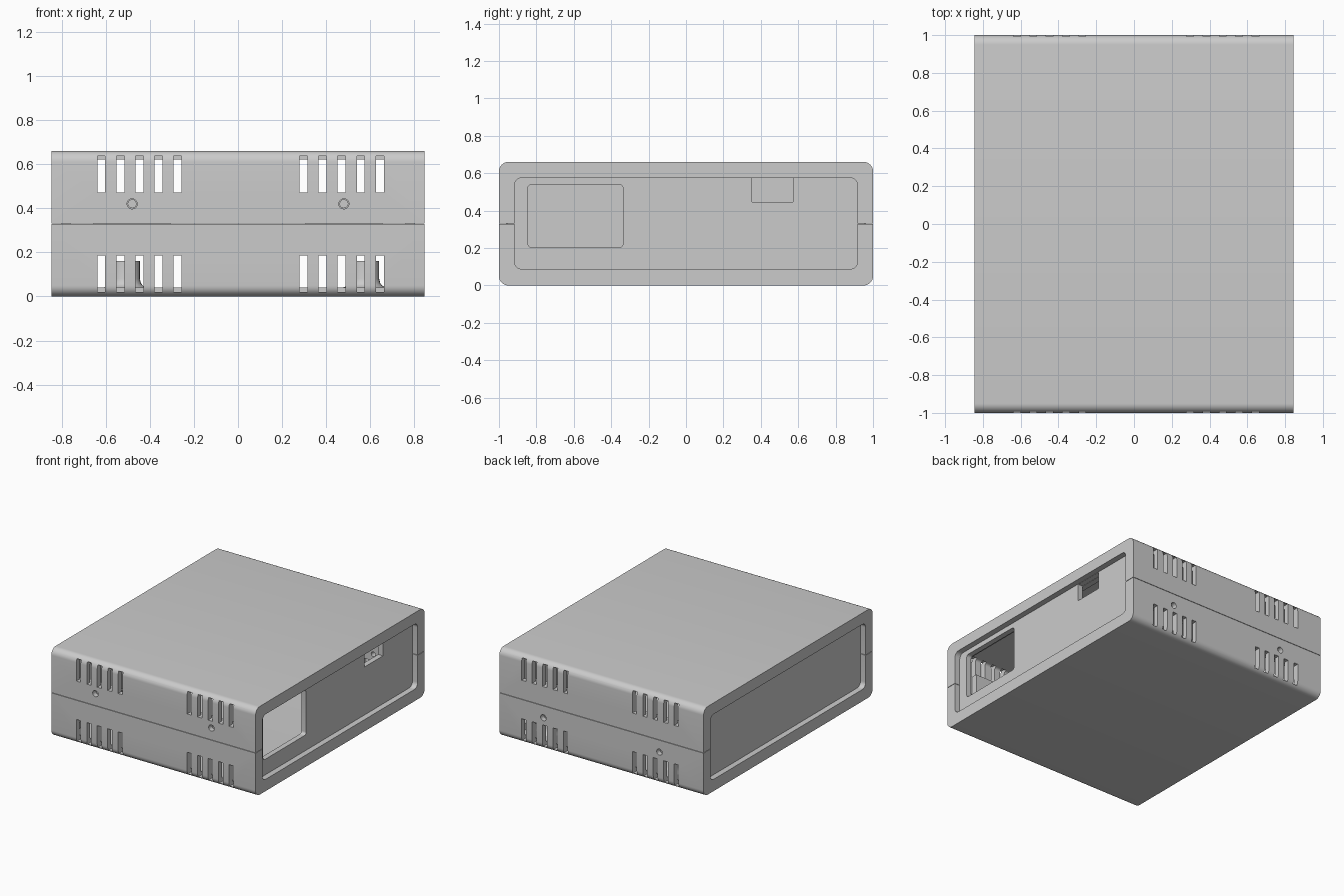
import bpy, bmesh, math
from mathutils import Matrix, Vector

cube = bpy.data.objects.get("Cube")
if cube:
    bpy.data.objects.remove(cube, do_unlink=True)

GREY = (0.6, 0.6, 0.6, 1)
mat = bpy.data.materials.new("grey plastic")
mat.use_nodes = True
mat.diffuse_color = GREY
mat.node_tree.nodes["Principled BSDF"].inputs["Base Color"].default_value = GREY

HX, HEIGHT, SEAM, WALL = 0.845, 0.66, 0.33, 0.04


def finish(name, bm):
    bmesh.ops.recalc_face_normals(bm, faces=bm.faces)
    me = bpy.data.meshes.new(name)
    bm.to_mesh(me)
    bm.free()
    me.materials.append(mat)
    ob = bpy.data.objects.new(name, me)
    bpy.context.collection.objects.link(ob)
    return ob


def prism(name, x0, x1, y0, y1, z0, z1, r=0.0):
    """Rounded rectangle in the YZ plane, extruded along X."""
    pts = []
    for k, (cy, cz) in enumerate([(y1 - r, z1 - r), (y0 + r, z1 - r),
                                  (y0 + r, z0 + r), (y1 - r, z0 + r)]):
        steps = 8 if r else 0
        for i in range(steps + 1):
            a = math.pi / 2 * (k + (i / steps if steps else 0))
            pts.append((x0, cy + r * math.cos(a), cz + r * math.sin(a)))
    bm = bmesh.new()
    face = bm.faces.new([bm.verts.new(p) for p in pts])
    out = bmesh.ops.extrude_face_region(bm, geom=[face])["geom"]
    bmesh.ops.translate(bm, vec=(x1 - x0, 0, 0),
                        verts=[v for v in out if isinstance(v, bmesh.types.BMVert)])
    return finish(name, bm)


def drill(x, y, z, r):
    bm = bmesh.new()
    bmesh.ops.create_cone(bm, cap_ends=True, segments=24, radius1=r, radius2=r, depth=0.3,
                          matrix=Matrix.Translation((x, y, z)) @ Matrix.Rotation(math.pi / 2, 4, 'X'))
    return finish("drill_cutter", bm)


def post(x, y):
    """Circuit board standoff with a flared foot and a screw hole."""
    profile = [(0, 0.025), (0.1, 0.025), (0.1, 0.04), (0.08, 0.048), (0.07, 0.06),
               (0.065, 0.08), (0.065, 0.16), (0.025, 0.16), (0.025, 0.06), (0, 0.06)]
    bm = bmesh.new()
    vs = [bm.verts.new((x + r, y, z)) for r, z in profile]
    es = [bm.edges.new(p) for p in zip(vs, vs[1:])]
    bmesh.ops.spin(bm, geom=vs + es, cent=(x, y, 0), axis=(0, 0, 1),
                   angle=math.tau, steps=24)
    bmesh.ops.remove_doubles(bm, verts=bm.verts, dist=0.0005)
    return finish("post", bm)


def boolean(ob, others, op='DIFFERENCE', keep=False):
    for other in others:
        mod = ob.modifiers.new("bool", 'BOOLEAN')
        mod.operation, mod.solver, mod.object = op, 'EXACT', other
    me = bpy.data.meshes.new_from_object(
        ob.evaluated_get(bpy.context.evaluated_depsgraph_get()))
    ob.modifiers.clear()
    ob.data = me
    if not keep:
        for other in others:
            bpy.data.objects.remove(other, do_unlink=True)
    return ob


def hollow_case(name):
    """Full tube with a room inside, panel grooves and vent slots."""
    ob = prism(name, -HX, HX, -1, 1, 0, HEIGHT, 0.05)
    cuts = [prism("opening", -1, 1, -0.918, 0.918, 0.088, 0.575, 0.04),
            prism("room", -0.715, 0.715, -0.96, 0.96, WALL, 0.62, 0.02)]
    for s in (-1, 1):
        cuts.append(prism("groove", s * 0.758, s * 0.802, -0.96, 0.96, WALL, 0.62, 0.02))
        for start in (-0.62, 0.297):
            for i in range(5):
                x = start + i * 0.0865
                for z in (0.02, 0.472):
                    cuts.append(prism("slot", x - 0.018, x + 0.018, min(s * 1.1, s * 0.94),
                                      max(s * 1.1, s * 0.94), z, z + 0.165))
    return boolean(ob, cuts)


# Lower and upper shells, split at the seam, each with two screw tabs
def half_shell(name, z0, z1, side, hole_z, tab_range):
    ob = hollow_case(name)
    boolean(ob, [prism("keep", -1, 1, -1.2, 1.2, z0, z1)], 'INTERSECT')
    ys = sorted((side * 0.962, side * 0.915))
    tabs = [prism("tab", x - 0.175, x + 0.175, *ys, *tab_range) for x in (-0.48, 0.48)]
    for t in tabs:
        boolean(t, [drill(t.data.vertices[0].co.x + 0.175, side * 0.94, hole_z, 0.018)])
    return ob, tabs


lower, lower_tabs = half_shell("lower_shell", -0.1, SEAM - 0.0015, -1, 0.42, (0.19, 0.47))
upper, upper_tabs = half_shell("upper_shell", SEAM + 0.0015, 1, 1, 0.24, (0.19, 0.47))

# Screw holes in the opposite shell
boolean(upper, [drill(x, -1, 0.42, 0.023) for x in (-0.48, 0.48)])
boolean(lower, [drill(x, 1, 0.24, 0.023) for x in (-0.48, 0.48)])

for i, t in enumerate(lower_tabs):
    t.name = f"front_screw_tab_{i + 1}"
for i, t in enumerate(upper_tabs):
    t.name = f"back_screw_tab_{i + 1}"

# Circuit board posts on the floor
for i, (x, y) in enumerate([(-0.51, 0.12), (0.575, 0.12), (-0.51, 0.78), (0.575, 0.78)]):
    post(x, y).name = f"board_post_{i + 1}"

# End panels: left has a large window and a notch, right is plain
left = prism("left_panel", 0.76, 0.8, -0.957, 0.957, 0.043, 0.617, 0.02)
boolean(left, [prism("window", 0.7, 0.9, -0.845, -0.337, 0.203, 0.54, 0.02),
               prism("notch", 0.7, 0.9, 0.353, 0.572, 0.445, 0.575)])
prism("right_panel", -0.8, -0.76, -0.957, 0.957, 0.043, 0.617, 0.02)

# Smooth the rounded edges, keep the rest sharp
bpy.ops.object.select_all(action='DESELECT')
for ob in bpy.context.collection.objects:
    if ob.type == 'MESH' and mat.name in ob.data.materials:
        ob.select_set(True)
        bpy.context.view_layer.objects.active = ob
bpy.ops.object.shade_smooth_by_angle(angle=math.radians(30))
